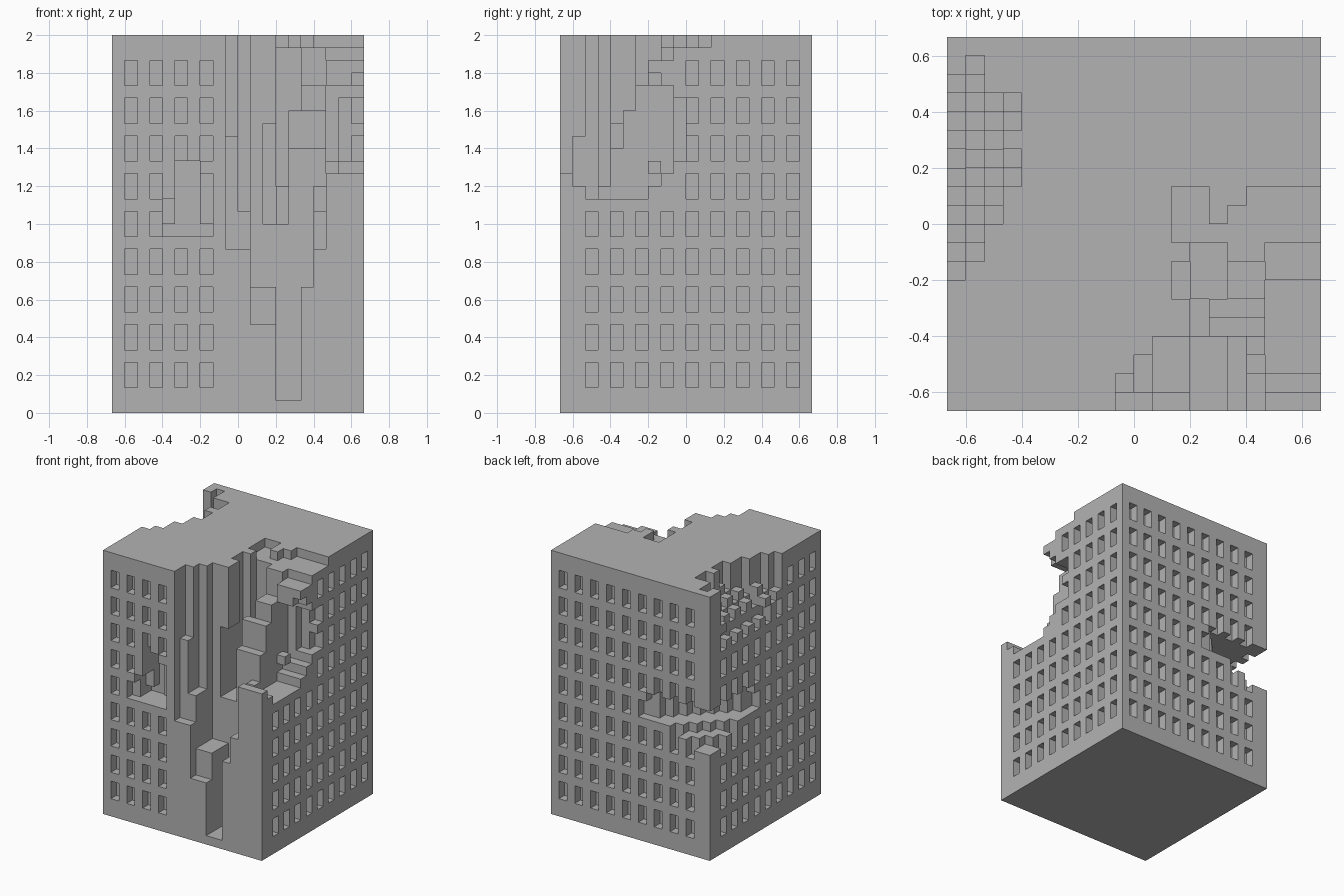
import bpy
import bmesh
import math
from mathutils import Vector

default_cube = bpy.data.objects.get("Cube")
if default_cube:
    bpy.data.objects.remove(default_cube, do_unlink=True)

WIDTH, HEIGHT = 20, 30
LAST = WIDTH - 1
UNIT = 2 / HEIGHT

# Solid block of cells, which is then eaten away
cells = {(i, j, k)
         for i in range(WIDTH)
         for j in range(WIDTH)
         for k in range(HEIGHT)}


def span(value):
    """Turn one index or an inclusive pair into a range."""
    first, last = value if isinstance(value, tuple) else (value, value)
    return range(first, last + 1)


def box(columns, rows, levels):
    return {(i, j, k)
            for i in span(columns)
            for j in span(rows)
            for k in span(levels)}


def carve(columns, rows, levels):
    cells.difference_update(box(columns, rows, levels))


def cut_down(columns, rows, floor):
    """Open the block from the roof down to a floor level."""
    carve(columns, rows, (floor, HEIGHT - 1))


def add_rubble(columns, rows, levels):
    cells.update(box(columns, rows, levels))


# Window recesses on the four walls
for level in range(2, HEIGHT - 2, 3):
    sill_to_head = (level, level + 1)
    for odd in range(1, WIDTH - 2, 2):
        even = odd + 1
        if odd < 9:
            carve(odd, 0, sill_to_head)
        carve(0, odd, sill_to_head)
        carve(even, LAST, sill_to_head)
        if even > 8 or level < 17:
            carve(LAST, even, sill_to_head)

# Front fissure: stepped shafts and ledges
cut_down((9, 10), 0, 13)
cut_down(9, 1, 22)
cut_down(10, (1, 2), 16)
cut_down((11, 12), 0, 7)
cut_down((11, 12), (1, 3), 10)
cut_down((13, 14), (0, 3), 1)
cut_down(15, (0, 3), 10)
cut_down(16, (0, 1), 13)
cut_down(16, 2, 16)
cut_down(16, 3, 18)

# Inner pit and the broken pillar beside it
cut_down(13, (4, 5), 15)
cut_down(12, (6, 7), 15)
carve(12, (4, 5), (15, 22))
cut_down((13, 14), (6, 8), 18)
cut_down((14, 16), 4, 21)
cut_down((14, 16), 5, 24)
cut_down((15, 16), (6, 7), 26)

# Collapsed corner terrace
corner = (17, LAST)
cut_down(corner, 0, 19)
cut_down(corner, 1, 18)
cut_down(corner, (2, 6), 17)
cut_down(corner, 7, 18)
cut_down(corner, 8, 19)
carve((18, LAST), 9, (20, 24))
add_rubble(17, 7, 19)

# Overhanging slab above the terrace
add_rubble(corner, 8, (26, 27))
add_rubble((17, 18), 7, (26, 27))
add_rubble(LAST, 7, 27)

# Shallow broken layer of the roof
roof = HEIGHT - 1
cut_down((15, 16), 8, roof)
cut_down((12, LAST), 9, roof)
cut_down((12, 13), (10, 11), roof)
cut_down(15, 10, roof)
cut_down((16, LAST), (10, 11), roof)

# Jagged crater in the roof edge of the -x wall
crater_depths = [1, 2, 2, 3, 3, 4, 4, 3, 4, 4, 2]
for row, depth in enumerate(crater_depths, start=7):
    for column in range(depth):
        slope = abs(row - 13) // 2
        cut_down(column, row, min(24 + column + slope // 2 + row % 2, 28))
cut_down(1, 18, 26)

# Hole through the front wall
carve((4, 7), (0, 2), (14, 16))
carve((5, 6), (0, 2), (17, 19))
add_rubble(4, 2, (15, 17))
add_rubble(7, 1, (15, 16))

# Gash around the rear corner
for column in range(WIDTH):
    for row in range(WIDTH):
        distance = column + LAST - row
        if distance < 8:
            floor = 12 if distance < 3 else 13 if distance < 5 else 14
            carve(column, row, (floor, 16))


def skin(name, filled, material):
    """Make the outer faces of the cells and merge the flat areas."""
    bm = bmesh.new()
    corners = {}

    def vertex(point):
        key = tuple(round(c) for c in point)
        if key not in corners:
            centred = Vector(key) - Vector((WIDTH / 2, WIDTH / 2, 0))
            corners[key] = bm.verts.new(centred * UNIT)
        return corners[key]

    for cell in filled:
        for axis in range(3):
            u, v = Vector(), Vector()
            u[(axis + 1) % 3] = 1
            v[(axis + 2) % 3] = 1
            for side in (0, 1):
                neighbour = list(cell)
                neighbour[axis] += 2 * side - 1
                if tuple(neighbour) in filled:
                    continue
                start = Vector(cell)
                start[axis] += side
                loop = [start, start + u, start + u + v, start + v]
                if not side:
                    loop.reverse()
                bm.faces.new([vertex(p) for p in loop])

    bmesh.ops.dissolve_limit(bm, angle_limit=math.radians(1),
                             verts=bm.verts, edges=bm.edges)
    bmesh.ops.triangulate(bm, faces=[f for f in bm.faces if len(f.verts) > 4])
    mesh = bpy.data.meshes.new(name)
    bm.to_mesh(mesh)
    bm.free()
    mesh.materials.append(material)
    obj = bpy.data.objects.new(name, mesh)
    bpy.context.collection.objects.link(obj)
    return obj


# Single concrete grey
concrete = bpy.data.materials.new("concrete_grey")
concrete.use_nodes = True
grey = (0.45, 0.45, 0.45, 1)
concrete.diffuse_color = grey
concrete.node_tree.nodes["Principled BSDF"].inputs["Base Color"].default_value = grey

skin("ruined_building", cells, concrete)
